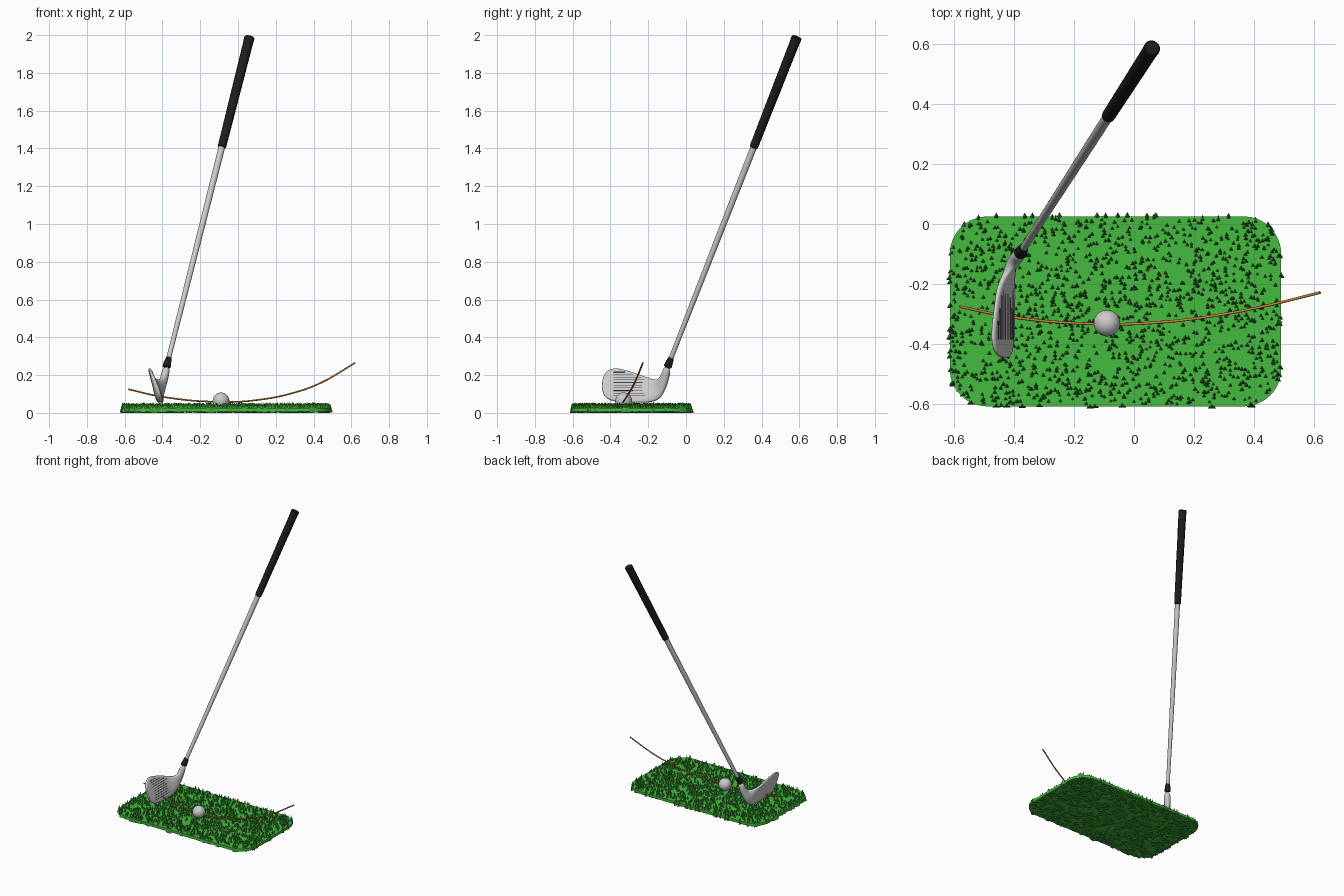
import bpy, bmesh, math, random
from mathutils import Vector, Matrix

if "Cube" in bpy.data.objects:
    bpy.data.objects.remove(bpy.data.objects["Cube"])

random.seed(4)


def material(name, r, g, b):
    m = bpy.data.materials.new(name)
    m.diffuse_color = (r, g, b, 1)
    m.use_nodes = True
    m.node_tree.nodes["Principled BSDF"].inputs["Base Color"].default_value = m.diffuse_color
    return m


def finish(name, bm, mat=None, smooth=None):
    bmesh.ops.recalc_face_normals(bm, faces=bm.faces)
    me = bpy.data.meshes.new(name)
    bm.to_mesh(me)
    bm.free()
    ob = bpy.data.objects.new(name, me)
    bpy.context.collection.objects.link(ob)
    if mat:
        me.materials.append(mat)
    if smooth:
        bpy.ops.object.select_all(action='DESELECT')
        ob.select_set(True)
        bpy.context.view_layer.objects.active = ob
        bpy.ops.object.shade_smooth_by_angle(angle=math.radians(smooth))
    return ob


def loft(rings):
    """Skin a list of equal point rings and cap both ends."""
    bm = bmesh.new()
    vs = [[bm.verts.new(p) for p in ring] for ring in rings]
    n = len(vs[0])
    for a, b in zip(vs, vs[1:]):
        for i in range(n):
            bm.faces.new((a[i], a[(i + 1) % n], b[(i + 1) % n], b[i]))
    bm.faces.new(vs[0])
    bm.faces.new(vs[-1])
    return bm


# Shaft line: every turned part of the club shares it
FOOT, TOP = Vector((-0.372, -0.087, 0.27)), Vector((0.06, 0.585, 1.985))
AXIS = (TOP - FOOT).normalized()
SPIN = AXIS.to_track_quat('Z', 'Y')


def turned(name, profile, mat=None, sides=32):
    """Turn a profile of (height z, radius) around the shaft line."""
    rings = []
    for z, r in profile:
        c = FOOT + AXIS * ((z - FOOT.z) / AXIS.z)
        rings.append([c + SPIN @ Vector((r * math.cos(a), r * math.sin(a), 0))
                      for a in (2 * math.pi * i / sides for i in range(sides))])
    return finish(name, loft(rings), mat, 35)


black = material('rubber_black', 0.012, 0.012, 0.013)
grass = material('turf_green', 0.06, 0.5, 0.05)
blade = material('blade_green', 0.04, 0.32, 0.03)
orange = material('path_orange', 0.65, 0.25, 0.05)
dark = material('groove_dark', 0.06, 0.06, 0.065)

# Shaft, ferrule and ribbed grip
turned('shaft', [(0.25, 0.012), (0.5, 0.0135), (1.0, 0.016), (1.43, 0.0175)])
turned('ferrule', [(0.243, 0.0205), (0.25, 0.0215), (0.275, 0.018), (0.293, 0.0145)], black)
ribs = [(1.405, 0.018), (1.407, 0.0215)]
for i in range(40):
    z = 1.412 + i * 0.014
    ribs.append((z, 0.0222 + 0.004 * i / 40 + (0.0006 if i % 2 else 0)))
turned('grip', ribs + [(1.977, 0.0275), (1.986, 0.027), (1.99, 0.023), (1.991, 0.01)], black)


# Club head: sections from toe to heel, then up into the hosel
def face_x(z):
    return -0.388 - 0.4 * (z - 0.06)


# bottom y, z; top y, z; half thickness at bottom and top
blade_sections = [
    (-.446, .135, -.444, .168, .009, .008),
    (-.440, .095, -.434, .210, .014, .010),
    (-.410, .066, -.402, .234, .021, .011),
    (-.360, .056, -.360, .240, .025, .011),
    (-.290, .053, -.280, .216, .025, .011),
    (-.220, .053, -.212, .191, .024, .012)]
stations = [(face_x(s[1]) - s[4], *s[:2], face_x(s[3]) - s[5], *s[2:], .45)
            for s in blade_sections]
# the hosel bend: bottom x, y, z; top x, y, z; half thicknesses; squareness
stations += [
    (-.411, -.172, .057, -.430, -.172, .177, .023, .016, .6),
    (-.410, -.134, .076, -.412, -.155, .177, .023, .020, .8),
    (-.401, -.108, .122, -.400, -.143, .184, .023, .022, .9),
    (-.390, -.090, .175, -.388, -.132, .200, .022, .022, 1),
    (-.379, -.077, .238, -.378, -.117, .252, .021, .021, 1)]


def power(v, e):
    return math.copysign(abs(v) ** e, v)


rings = []
for bx, by, bz, tx, ty, tz, hb, ht, e in stations:
    lo, hi = Vector((bx, by, bz)), Vector((tx, ty, tz))
    ring = []
    for i in range(20):
        a = 2 * math.pi * i / 20
        s = 0.5 + 0.5 * power(math.cos(a), 0.5 + e / 2)
        front = hb + (ht - hb) * s
        side = power(math.sin(a), e)
        # the back thins quickly above the sole
        scoop = 0 if e > .5 or side > 0 else (hb - ht) * s * (1 - s)
        ring.append(lo.lerp(hi, s) + Vector((side * (front - scoop), 0, 0)))
    rings.append(ring)
head = finish('club_head', loft(rings), None, 60)
sub = head.modifiers.new('round', 'SUBSURF')
sub.levels = sub.render_levels = 2

# Face grooves
bm = bmesh.new()
for i in range(10):
    z = 0.09 + i * 0.014
    y0 = -0.385
    y1 = min(-0.215, -0.36 + (0.228 - z) / 0.33)
    m = (Matrix.Translation((face_x(z) - 0.002, (y0 + y1) / 2, z))
         @ Matrix.Rotation(-math.atan(0.4), 4, 'Y')
         @ Matrix.Diagonal((0.005, y1 - y0, 0.003, 1)))
    bmesh.ops.create_cube(bm, size=1, matrix=m)
finish('face_grooves', bm, dark)

# Ball
bm = bmesh.new()
bmesh.ops.create_uvsphere(bm, u_segments=48, v_segments=24, radius=0.044,
                          matrix=Matrix.Translation((-0.09, -0.33, 0.064)))
finish('ball', bm, None, 60)

# Turf mat with rounded corners
X0, X1, Y0, Y1, R = -0.613, 0.49, -0.607, 0.025, 0.125
outline = []
for cx, cy, start in ((X1 - R, Y1 - R, 0), (X0 + R, Y1 - R, 90),
                      (X0 + R, Y0 + R, 180), (X1 - R, Y0 + R, 270)):
    for k in range(13):
        a = math.radians(start + k * 7.5)
        outline.append((cx + R * math.cos(a), cy + R * math.sin(a)))
finish('turf_mat', loft([[(x, y, z) for x, y in outline] for z in (0.008, 0.027)]), grass, 40)

# Grass blades: three-sided spikes scattered over the mat
bm = bmesh.new()
count = 0
while count < 1600:
    x, y = random.uniform(X0, X1), random.uniform(Y0, Y1)
    dx = max(X0 + R - x, x - X1 + R, 0)
    dy = max(Y0 + R - y, y - Y1 + R, 0)
    if math.hypot(dx, dy) > R:
        continue
    base, tip = random.uniform(0, 0.008), random.uniform(0.042, 0.056)
    bmesh.ops.create_cone(bm, cap_ends=True, segments=3, radius1=0.015, radius2=0,
                          depth=tip - base,
                          matrix=Matrix.Translation((x, y, (base + tip) / 2)))
    count += 1
finish('grass_blades', bm, blade)

# Swing path: a thin curved tube
cu = bpy.data.curves.new('swing_path', 'CURVE')
cu.dimensions = '3D'
cu.bevel_depth = 0.0045
cu.bevel_resolution = 3
cu.use_fill_caps = True
path = [(-.58, -.275, .125), (-.4, -.311, .085), (-.09, -.333, .058), (.1, -.326, .068),
        (.3, -.3, .108), (.44, -.272, .16), (.62, -.228, .265)]
sp = cu.splines.new('BEZIER')
sp.bezier_points.add(len(path) - 1)
for p, co in zip(sp.bezier_points, path):
    p.co = co
    p.handle_left_type = p.handle_right_type = 'AUTO'
cu.materials.append(orange)
bpy.context.collection.objects.link(bpy.data.objects.new('swing_path', cu))
